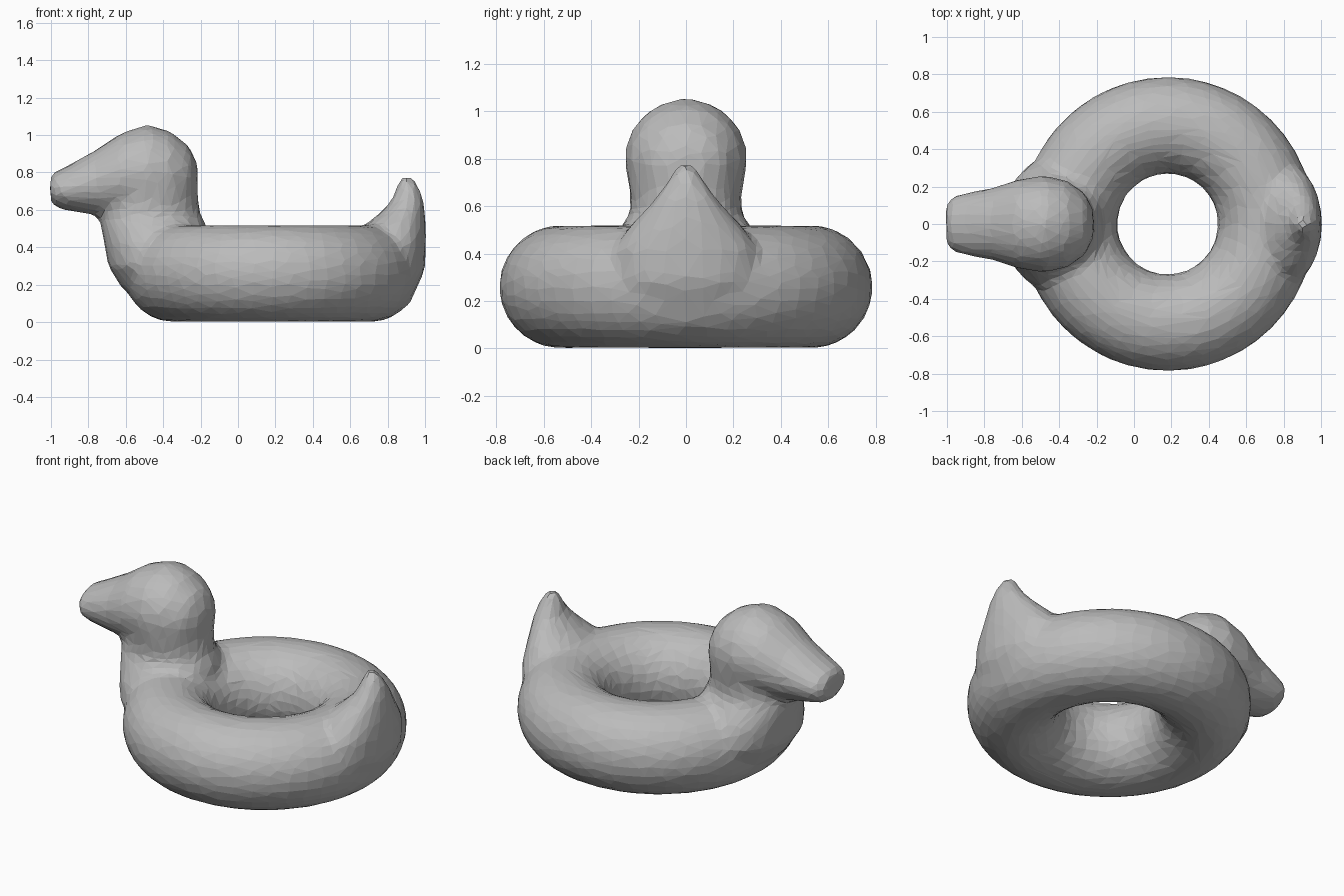
import bpy, bmesh
from math import cos, sin, pi
from mathutils import Vector

if "Cube" in bpy.data.objects:
    bpy.data.objects.remove(bpy.data.objects["Cube"])

grey = bpy.data.materials.new("plain grey")
grey.use_nodes = True
colour = (0.5, 0.5, 0.5, 1)
grey.diffuse_color = colour
grey.node_tree.nodes["Principled BSDF"].inputs["Base Color"].default_value = colour

bm = bmesh.new()


def skin(rings, closed=False):
    """Bridge a list of vertex rings, capping the ends when open."""
    loops = [[bm.verts.new(p) for p in ring] for ring in rings]
    n = len(loops[0])
    pairs = list(zip(loops, loops[1:]))
    if closed:
        pairs.append((loops[-1], loops[0]))
    else:
        bm.faces.new(loops[0][::-1])
        bm.faces.new(loops[-1])
    for a, b in pairs:
        for i in range(n):
            j = (i + 1) % n
            bm.faces.new((a[i], a[j], b[j], b[i]))


def oval(centre, u, v, n=24):
    c, u, v = Vector(centre), Vector(u), Vector(v)
    return [c + u * cos(2 * pi * i / n) + v * sin(2 * pi * i / n) for i in range(n)]


def upright(stations):
    """Loft horizontal ovals given as z, left x, right x, half width."""
    skin([oval(((a + b) / 2, 0, z), ((b - a) / 2, 0, 0), (0, w, 0))
          for z, a, b, w in stations])


# Float ring
major, minor, ring_x = 0.528, 0.26, 0.18
skin([oval((ring_x + major * cos(t), major * sin(t), minor),
           (minor * cos(t), minor * sin(t), 0), (0, 0, minor))
      for t in (2 * pi * k / 48 for k in range(48))], closed=True)

# Chest and neck
upright([(0.08, -0.48, -0.25, 0.15), (0.18, -0.62, -0.18, 0.30),
         (0.30, -0.695, -0.15, 0.37), (0.42, -0.715, -0.16, 0.34),
         (0.52, -0.735, -0.17, 0.27), (0.57, -0.74, -0.20, 0.235),
         (0.64, -0.73, -0.21, 0.235), (0.74, -0.70, -0.215, 0.25),
         (0.84, -0.65, -0.23, 0.24)])

# Head and bill, lofted along x: x, centre z, half width, half height
skin([oval((x, 0, z), (0, w, 0), (0, 0, h)) for x, z, w, h in [
    (-1.005, 0.715, 0.10, 0.06), (-0.98, 0.71, 0.145, 0.095),
    (-0.92, 0.715, 0.163, 0.117), (-0.76, 0.745, 0.193, 0.175),
    (-0.62, 0.79, 0.24, 0.225), (-0.48, 0.80, 0.26, 0.257),
    (-0.36, 0.79, 0.235, 0.23), (-0.26, 0.78, 0.165, 0.16),
    (-0.215, 0.77, 0.07, 0.07)]])

# Upturned tail
upright([(0.10, 0.75, 0.92, 0.15), (0.28, 0.70, 1.0, 0.30),
         (0.42, 0.68, 1.005, 0.30), (0.52, 0.68, 1.005, 0.235),
         (0.57, 0.745, 1.0, 0.185), (0.64, 0.815, 0.995, 0.125),
         (0.71, 0.845, 0.975, 0.075), (0.775, 0.865, 0.935, 0.035)])

bmesh.ops.recalc_face_normals(bm, faces=bm.faces)
mesh = bpy.data.meshes.new("duck_swim_ring")
bm.to_mesh(mesh)
bm.free()
mesh.materials.append(grey)
duck = bpy.data.objects.new("duck_swim_ring", mesh)
bpy.context.collection.objects.link(duck)

# Fuse the parts, soften the joins, then reduce to irregular flat facets
fuse = duck.modifiers.new("fuse", 'REMESH')
fuse.mode = 'VOXEL'
fuse.voxel_size = 0.025
soften = duck.modifiers.new("soften", 'SMOOTH')
soften.factor = 0.5
soften.iterations = 8
facets = duck.modifiers.new("facets", 'DECIMATE')
facets.ratio = 0.1
